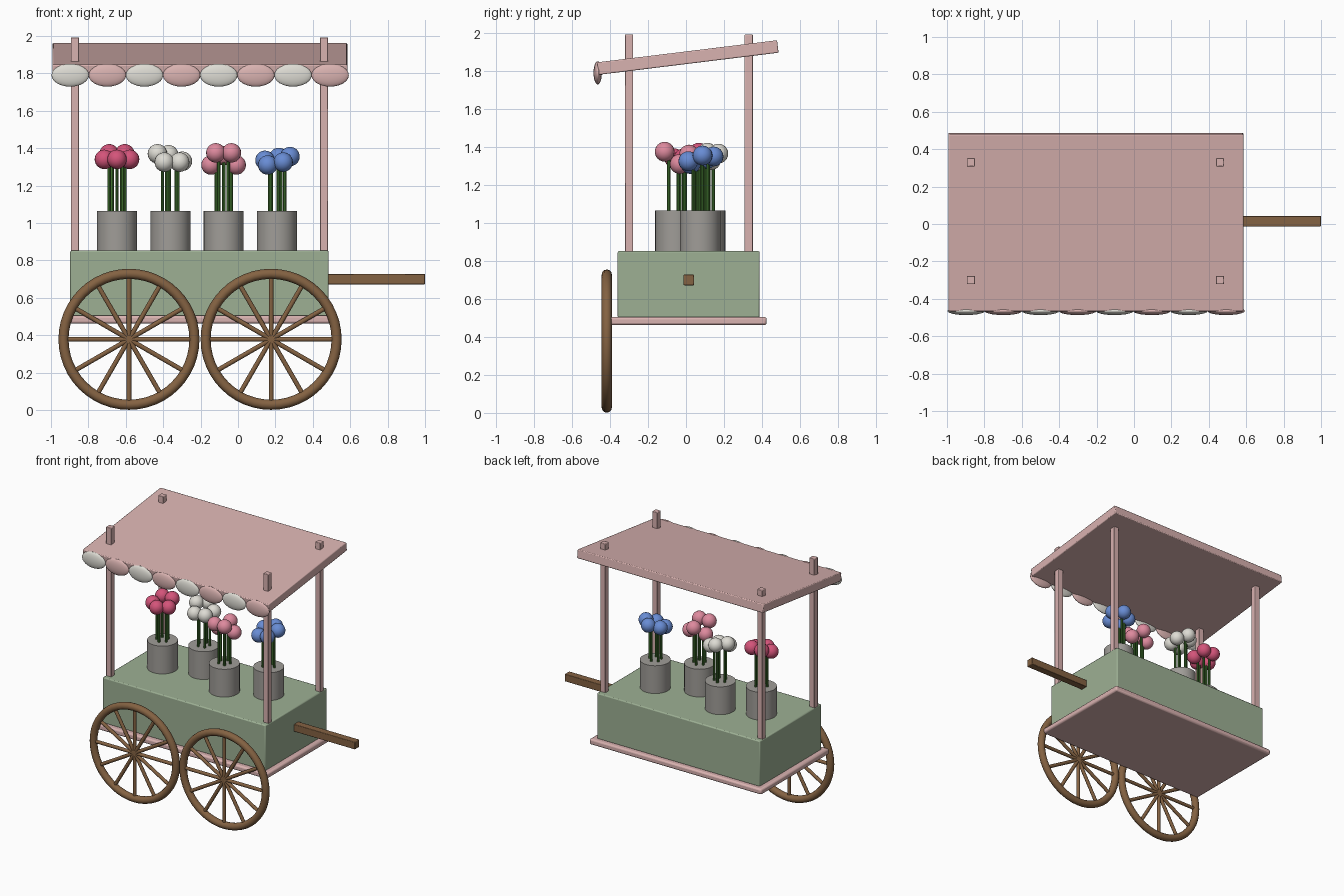
import bpy, math
from mathutils import Vector

if "Cube" in bpy.data.objects:
    bpy.data.objects.remove(bpy.data.objects["Cube"])


def mat(name, r, g, b):
    lin = [(c / 255 / 12.92 if c <= 10 else ((c / 255 + 0.055) / 1.055) ** 2.4) for c in (r, g, b)]
    m = bpy.data.materials.new(name)
    m.diffuse_color = (*lin, 1)
    m.use_nodes = True
    m.node_tree.nodes["Principled BSDF"].inputs["Base Color"].default_value = m.diffuse_color
    return m


PINK = mat("pale_pink", 217, 178, 176)
GREEN = mat("sage_green", 157, 176, 148)
BROWN = mat("wood_brown", 132, 98, 66)
GREY = mat("pot_grey", 160, 157, 152)
WHITE = mat("cream_white", 222, 220, 212)
ROSE = mat("deep_rose", 212, 84, 122)
BLOOM = mat("bloom_pink", 222, 138, 158)
BLUE = mat("bloom_blue", 104, 140, 212)
STEM = mat("stem_green", 66, 118, 48)


def finish(name, m, angle=40):
    o = bpy.context.object
    o.name = name
    o.data.materials.append(m)
    bpy.ops.object.shade_smooth_by_angle(angle=math.radians(angle))
    return o


def box(name, lo, hi, m, bevel=0.008, rot=(0, 0, 0)):
    lo, hi = Vector(lo), Vector(hi)
    bpy.ops.mesh.primitive_cube_add(size=1, location=(lo + hi) / 2, rotation=rot)
    bpy.context.object.dimensions = hi - lo
    bpy.ops.object.transform_apply(location=False, rotation=False, scale=True)
    o = finish(name, m)
    if bevel:
        b = o.modifiers.new("bevel", "BEVEL")
        b.width, b.segments = bevel, 2
    return o


def cyl(name, c, r, h, m, rot=(0, 0, 0), n=24):
    bpy.ops.mesh.primitive_cylinder_add(vertices=n, radius=r, depth=h, location=c, rotation=rot)
    return finish(name, m)


def ball(name, c, r, m):
    bpy.ops.mesh.primitive_uv_sphere_add(segments=20, ring_count=12, radius=1, location=c)
    bpy.context.object.scale = r
    return finish(name, m, 180)


# cart body, base board and handle
box("body", (-0.897, -0.36, 0.50), (0.485, 0.388, 0.852), GREEN)
box("base_board", (-0.935, -0.40, 0.462), (0.523, 0.425, 0.505), PINK, 0.012)
box("handle", (0.47, -0.013, 0.672), (1.0, 0.043, 0.728), BROWN, 0.004)

# roof posts
for x in (-0.872, 0.46):
    for y in (-0.30, 0.33):
        box("post", (x - 0.022, y - 0.022, 0.84), (x + 0.022, y + 0.022, 1.992), PINK, 0.004)

# sloping roof with a scalloped front edge
box("roof", (-0.993, -0.467, 1.838), (0.585, 0.487, 1.904), PINK, 0.006, (math.radians(7), 0, 0))
for i in range(8):
    ball("scallop", (-0.897 + 0.1985 * i, -0.465, 1.79), (0.1, 0.022, 0.061), PINK if i % 2 else WHITE)

# two spoked wheels on the front side
for x in (-0.583, 0.177):
    c = (x, -0.417, 0.378)
    bpy.ops.mesh.primitive_torus_add(location=c, rotation=(math.pi / 2, 0, 0), major_radius=0.35,
                                     minor_radius=0.027, major_segments=48, minor_segments=12)
    finish("wheel_rim", BROWN, 180)
    for k in range(6):
        cyl("spoke", c, 0.013, 0.69, BROWN, (0, k * math.pi / 6, 0), 10)

# flower pots: x, y, first angle, colour, flower heights
pots = [(-0.647, 0.01, -18, ROSE, (1.34, 1.37, 1.37, 1.34, 1.34)),
        (-0.361, 0.10, 170, WHITE, (1.37, 1.325, 1.325, 1.33, 1.365)),
        (-0.077, -0.055, 18, BLOOM, (1.31, 1.36, 1.31, 1.375, 1.375)),
        (0.208, 0.075, 10, BLUE, (1.355, 1.35, 1.335, 1.31, 1.325))]
for x, y, a0, m, heights in pots:
    cyl("pot", (x, y, 0.957), 0.107, 0.216, GREY, n=32)
    for k, h in enumerate(heights):
        a = math.radians(a0 + 72 * k)
        ca, sa = math.cos(a), math.sin(a)
        cyl("stem", (x + 0.043 * ca, y + 0.043 * sa, (1.05 + h) / 2), 0.009, h - 1.05, STEM, n=8)
        ball("flower", (x + 0.071 * ca, y + 0.071 * sa, h), (0.052, 0.052, 0.052), m)
